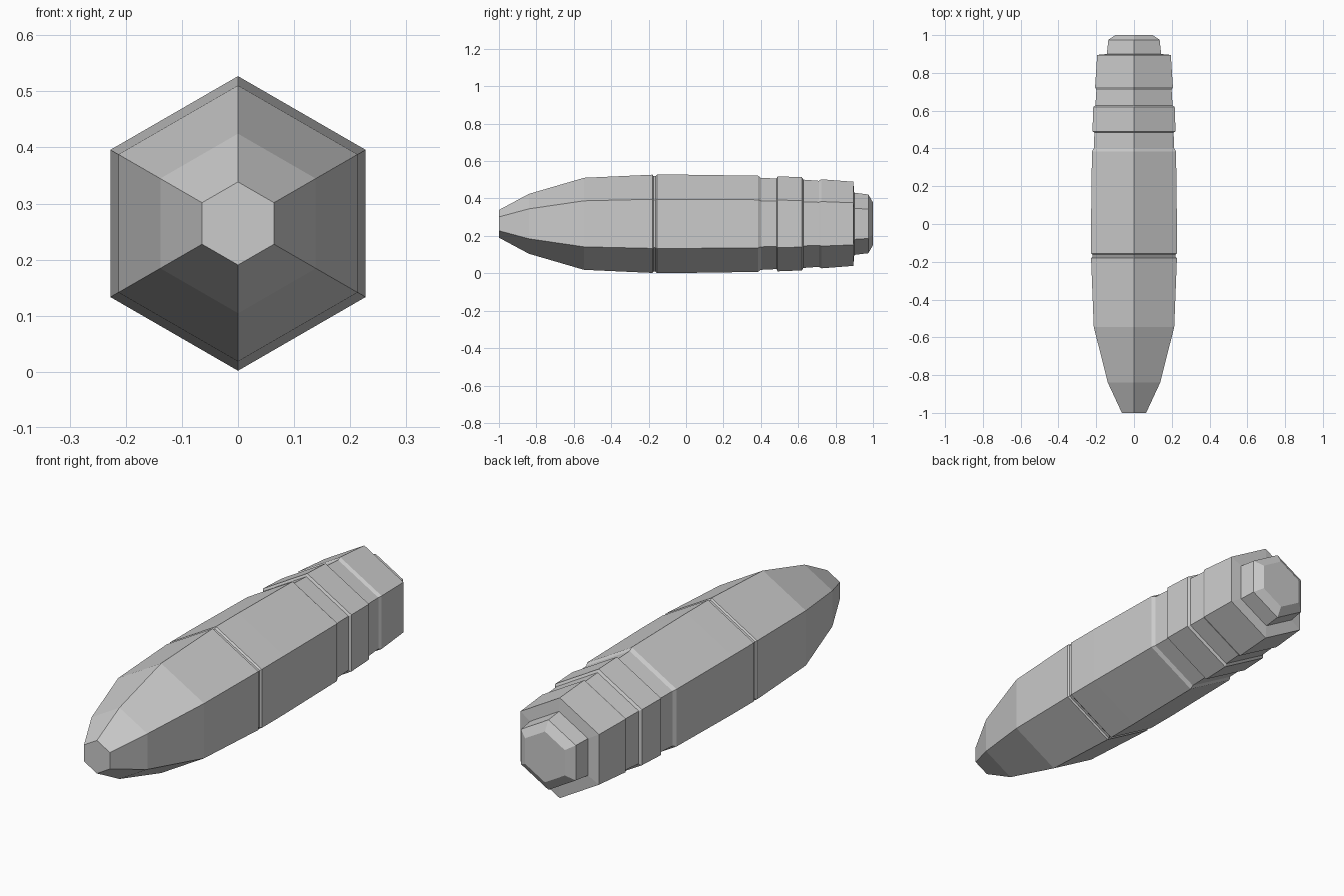
import bpy, bmesh, math

if "Cube" in bpy.data.objects:
    bpy.data.objects.remove(bpy.data.objects["Cube"])

SIDES = 6
CENTRE_Z = 0.2645

# (y position, corner radius) from blunt nose to stepped tail
PROFILE = [
    (-1.0, 0.074), (-0.84, 0.16), (-0.545, 0.246), (-0.18, 0.2625),   # nose
    (-0.174, 0.255), (-0.163, 0.255), (-0.156, 0.2625),               # seam groove
    (0.0, 0.2625), (0.385, 0.257), (0.40, 0.246), (0.484, 0.242),     # main body
    (0.49, 0.254), (0.62, 0.249), (0.627, 0.236),                     # raised band
    (0.71, 0.230), (0.724, 0.238), (0.895, 0.225),                    # rear section
    (0.90, 0.166), (0.975, 0.157), (1.0, 0.114),                      # tail plug
]


def lathe_hex(name, profile):
    """Loft hexagonal rings along y and cap both ends."""
    bm = bmesh.new()
    rings = []
    for y, r in profile:
        ring = []
        for i in range(SIDES):
            a = math.pi / 2 + i * math.tau / SIDES
            ring.append(bm.verts.new((r * math.cos(a), y, CENTRE_Z + r * math.sin(a))))
        rings.append(ring)
    for lo, hi in zip(rings, rings[1:]):
        for i in range(SIDES):
            j = (i + 1) % SIDES
            bm.faces.new((lo[i], lo[j], hi[j], hi[i]))
    bm.faces.new(rings[0])
    bm.faces.new(rings[-1])
    bmesh.ops.recalc_face_normals(bm, faces=bm.faces[:])
    mesh = bpy.data.meshes.new(name)
    bm.to_mesh(mesh)
    bm.free()
    obj = bpy.data.objects.new(name, mesh)
    bpy.context.collection.objects.link(obj)
    return obj


# Hexagonal tapered shell
lathe_hex("hexagonal_shell", PROFILE)
